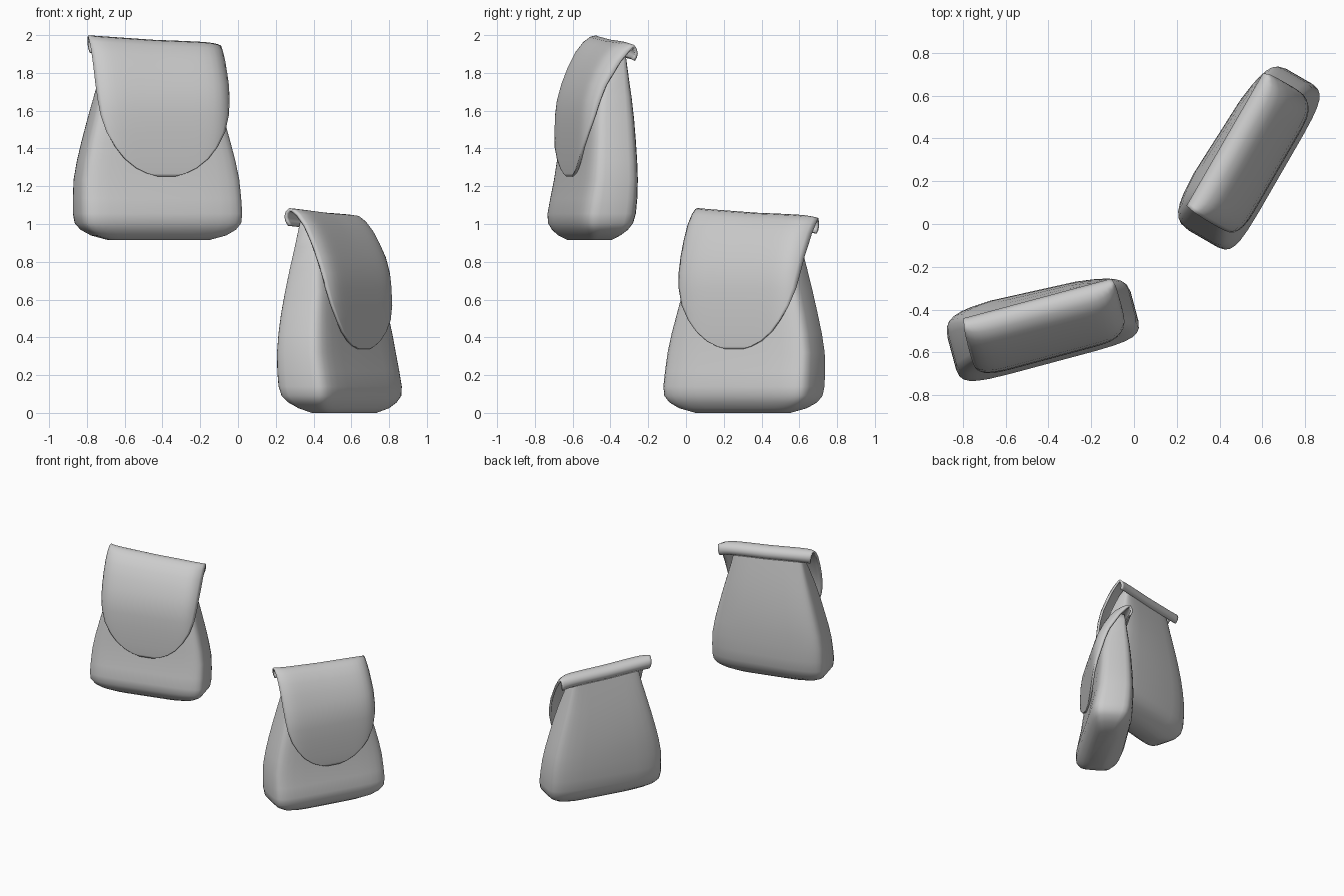
import bpy, bmesh, math

if "Cube" in bpy.data.objects:
    bpy.data.objects.remove(bpy.data.objects["Cube"])

grey = bpy.data.materials.new("grey_cloth")
grey.diffuse_color = (0.6, 0.6, 0.6, 1)
grey.use_nodes = True
grey.node_tree.nodes["Principled BSDF"].inputs["Base Color"].default_value = grey.diffuse_color


def loft(name, rings, closed, caps):
    """Skin a list of equally long point rows."""
    bm = bmesh.new()
    rows = [[bm.verts.new(p) for p in r] for r in rings]
    n = len(rows[0])
    for a, b in zip(rows, rows[1:]):
        for i in range(n if closed else n - 1):
            j = (i + 1) % n
            bm.faces.new((a[i], a[j], b[j], b[i]))
    if caps:
        bm.faces.new(rows[0][::-1])
        bm.faces.new(rows[-1])
    for f in bm.faces:
        f.smooth = True
    mesh = bpy.data.meshes.new(name)
    bm.to_mesh(mesh)
    bm.free()
    mesh.materials.append(grey)
    return mesh


def power(c, e):
    return math.copysign(abs(c) ** e, c)


# Bag body: rounded-box sections as (z, half width, front, back)
sections = [(0.0, .27, -.085, .04), (.025, .36, -.12, .075), (.055, .41, -.145, .11),
            (.09, .436, -.163, .135), (.14, .442, -.165, .15), (.22, .44, -.15, .158),
            (.32, .434, -.130, .162), (.42, .415, -.118, .162), (.52, .39, -.105, .16),
            (.64, .358, -.092, .155), (.76, .324, -.068, .146), (.88, .290, -.030, .132),
            (.97, .267, .015, .12), (1.02, .25, .05, .112)]
N = 28
body_rings = []
for z, w, front, back in sections:
    mid, depth = (front + back) / 2, (back - front) / 2
    ring = []
    for i in range(N):
        a = 2 * math.pi * (i + .5) / N
        u, v = power(math.cos(a), .34), power(math.sin(a), .34)
        y = mid + depth * v
        if v > 0:
            # back panel bulges in the middle and leans out on the left
            fade = max(0, min(1, z / .1, (1 - z) / .5))
            y += fade * v * (.025 * (1 - u * u) - .018 * u)
        ring.append((w * u + .004, y, z))
    body_rings.append(ring)
body_mesh = loft("bag_body", body_rings, True, True)

# Flap: profile from back lip over the top to the front tip (y, z, half width)
profile = [(.122, .970, .345), (.138, .990, .350), (.143, 1.015, .354), (.130, 1.042, .356),
           (.095, 1.060, .360), (.055, 1.055, .364), (.015, 1.028, .366), (-.03, .975, .367),
           (-.07, .905, .367), (-.105, .825, .366), (-.130, .74, .361), (-.140, .66, .350),
           (-.144, .57, .322), (-.145, .49, .275), (-.144, .43, .225), (-.143, .38, .160),
           (-.141, .352, .100), (-.140, .337, .045)]
M = 20
flap_rows = []
for y, z, w in profile:
    row = []
    for i in range(M + 1):
        s = -math.cos(math.pi * i / M) * .6 + (2 * i / M - 1) * .4
        x = s * w
        # side edges curl towards the body, more on the right
        curl = (.06 if s > 0 else .035) * (abs(x) / .36) ** 9
        down = max(0.0, min(1.0, (.14 - y) / .1))
        tilt = -(.014 if s > 0 else .024) * s * max(0.0, min(1.0, (z - .8) / .2))
        drop = .014 * (abs(x) / .36) ** 8
        row.append((x + (.02 if s > 0 else .012) , y + curl * down,
                    z + tilt - drop * (z > .9) * (s > 0)))
    flap_rows.append(row)
flap_mesh = loft("bag_flap", flap_rows, False, False)


def place_bag(prefix, location, turn):
    for part, mesh in (("body", body_mesh), ("flap", flap_mesh)):
        ob = bpy.data.objects.new(prefix + "_bag_" + part, mesh)
        bpy.context.collection.objects.link(ob)
        ob.location = location
        ob.rotation_euler = (0, 0, math.radians(turn))
        if part == "flap":
            mod = ob.modifiers.new("thickness", "SOLIDIFY")
            mod.thickness = .016
            mod.offset = -1 if mesh.polygons[len(mesh.polygons) // 2].normal.y < 0 else 1


# Two identical bags, one higher than the other
place_bag("upper", (-.43, -.49, .915), 15)
place_bag("lower", (.54, .31, 0), 60)
